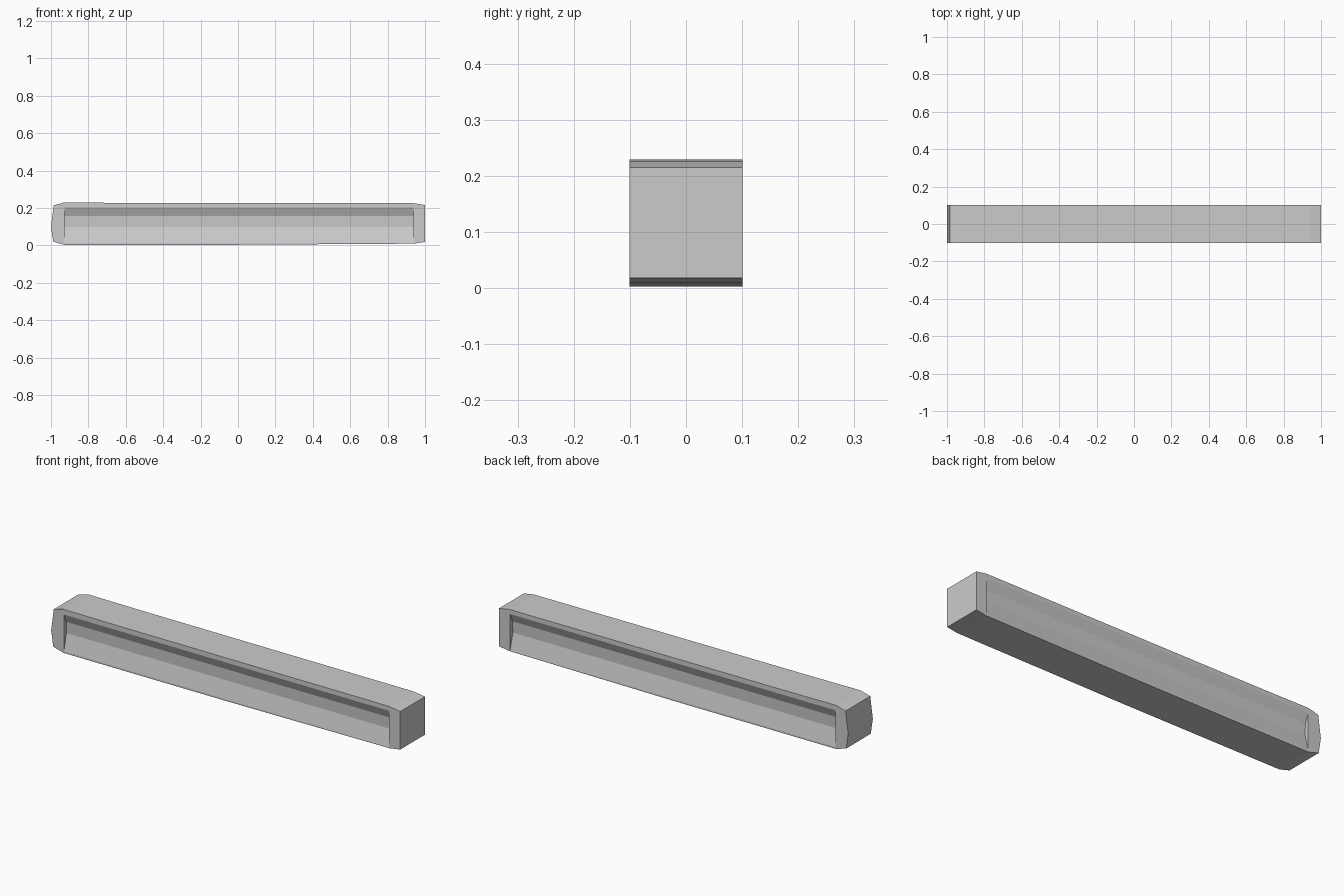
import bpy, bmesh

if "Cube" in bpy.data.objects:
    bpy.data.objects.remove(bpy.data.objects["Cube"])


def prism(name, points, offset):
    """Extrude a closed 3D outline along an offset vector."""
    bm = bmesh.new()
    face = bm.faces.new([bm.verts.new(p) for p in points])
    ext = bmesh.ops.extrude_face_region(bm, geom=[face])
    moved = [v for v in ext["geom"] if isinstance(v, bmesh.types.BMVert)]
    bmesh.ops.translate(bm, verts=moved, vec=offset)
    bmesh.ops.recalc_face_normals(bm, faces=bm.faces)
    mesh = bpy.data.meshes.new(name)
    bm.to_mesh(mesh)
    bm.free()
    obj = bpy.data.objects.new(name, mesh)
    bpy.context.collection.objects.link(obj)
    return obj


# Beam: side outline (x, z) with chamfered, slightly worn ends
HALF_Y = 0.101
outline = [(-0.93, 0.003), (0.0, 0.003), (0.94, 0.009), (1.0, 0.018),
           (1.0, 0.215), (0.94, 0.225), (-0.62, 0.227), (-0.93, 0.229),
           (-0.985, 0.214), (-1.0, 0.1), (-0.988, 0.02)]
beam = prism("beam", [(x, -HALF_Y, z) for x, z in outline], (0, 2 * HALF_Y, 0))

# Shallow grooves along front and back: steep top slope, gentle lower slope
groove = [(0.13, 0.202), (0.101, 0.202), (0.081, 0.157),
          (0.079, 0.098), (0.101, 0.012), (0.13, 0.012)]
for side, label in ((-1, "front"), (1, "back")):
    cutter = prism(label + "_groove_cutter",
                   [(-0.927, side * y, z) for y, z in groove], (1.864, 0, 0))
    cutter.hide_render = True
    cutter.hide_viewport = True
    cutter.display_type = 'WIRE'
    mod = beam.modifiers.new(label + "_groove", 'BOOLEAN')
    mod.operation = 'DIFFERENCE'
    mod.solver = 'EXACT'
    mod.object = cutter
